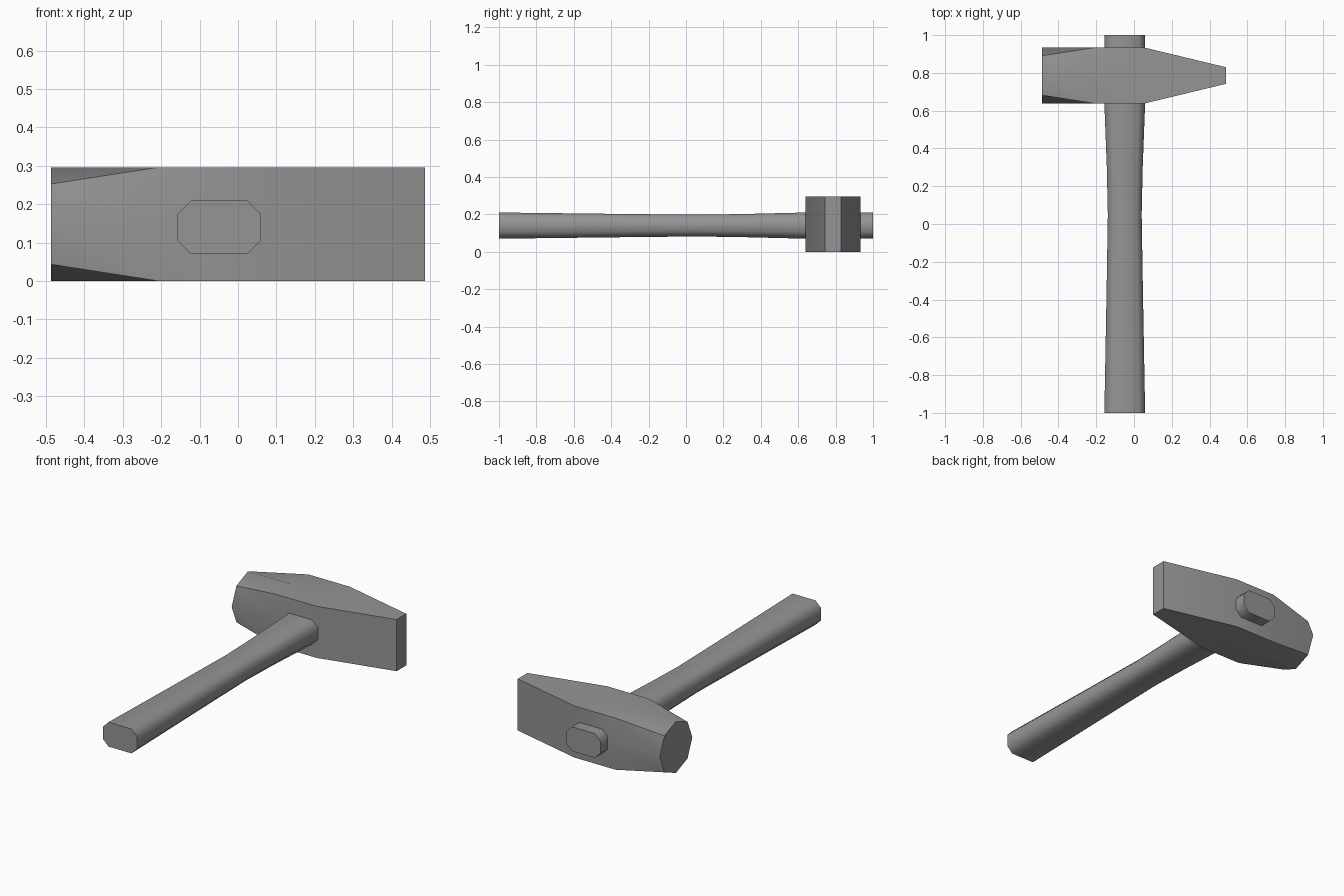
import bpy, bmesh, math
from mathutils import Vector

cube = bpy.data.objects.get("Cube")
if cube:
    bpy.data.objects.remove(cube, do_unlink=True)

# Single plain grey
GREY = (0.3, 0.3, 0.3, 1.0)
grey = bpy.data.materials.new("plain grey")
grey.use_nodes = True
grey.diffuse_color = GREY
grey.node_tree.nodes["Principled BSDF"].inputs["Base Color"].default_value = GREY


def loft(name, rings, smooth_angle):
    """Skin a list of equal-length rings and cap both ends."""
    bm = bmesh.new()
    loops = [[bm.verts.new(p) for p in ring] for ring in rings]
    for a, b in zip(loops, loops[1:]):
        for i in range(len(a)):
            j = (i + 1) % len(a)
            bm.faces.new((a[i], a[j], b[j], b[i]))
    bm.faces.new(loops[0])
    bm.faces.new(loops[-1])
    bmesh.ops.recalc_face_normals(bm, faces=bm.faces)
    mesh = bpy.data.meshes.new(name)
    bm.to_mesh(mesh)
    bm.free()
    mesh.materials.append(grey)
    obj = bpy.data.objects.new(name, mesh)
    bpy.context.collection.objects.link(obj)
    bpy.ops.object.select_all(action="DESELECT")
    obj.select_set(True)
    bpy.context.view_layer.objects.active = obj
    bpy.ops.object.shade_smooth_by_angle(angle=math.radians(smooth_angle))
    return obj


# Hammer head: octagonal striking face, square body, wedge-shaped peen
HEAD_Y, HALF = 0.786, 0.148


def head_ring(x, half_y, is_round=False):
    ring = []
    for k in range(8):
        c, s = math.cos(k * math.pi / 4), math.sin(k * math.pi / 4)
        if not is_round:
            m = max(abs(c), abs(s))
            c, s = c / m, s / m
        ring.append(Vector((x, HEAD_Y + c * half_y, HALF + s * HALF)))
    return ring


loft("hammer_head", [
    head_ring(-0.487, HALF, is_round=True),
    head_ring(-0.207, HALF),
    head_ring(0.055, HALF),
    head_ring(0.487, 0.044),
], 40)

# Handle: chamfered rectangle section, narrowing at the waist
CENTRE_X, CENTRE_Z = -0.049, 0.14
WIDE, TALL, CUT = 0.108, 0.07, 0.035


def handle_ring(y, scale):
    quarter = [(WIDE, TALL - CUT), (WIDE - CUT, TALL)]
    half = quarter + [(-x, z) for x, z in reversed(quarter)]
    outline = half + [(-x, -z) for x, z in half]
    return [Vector((CENTRE_X + x * scale, y, CENTRE_Z + z * scale)) for x, z in outline]


stations = [(-1, 1), (-0.35, 0.89), (0.05, 0.83), (0.3, 0.88), (0.64, 1), (1, 1)]
loft("handle", [handle_ring(y, s) for y, s in stations], 60)
